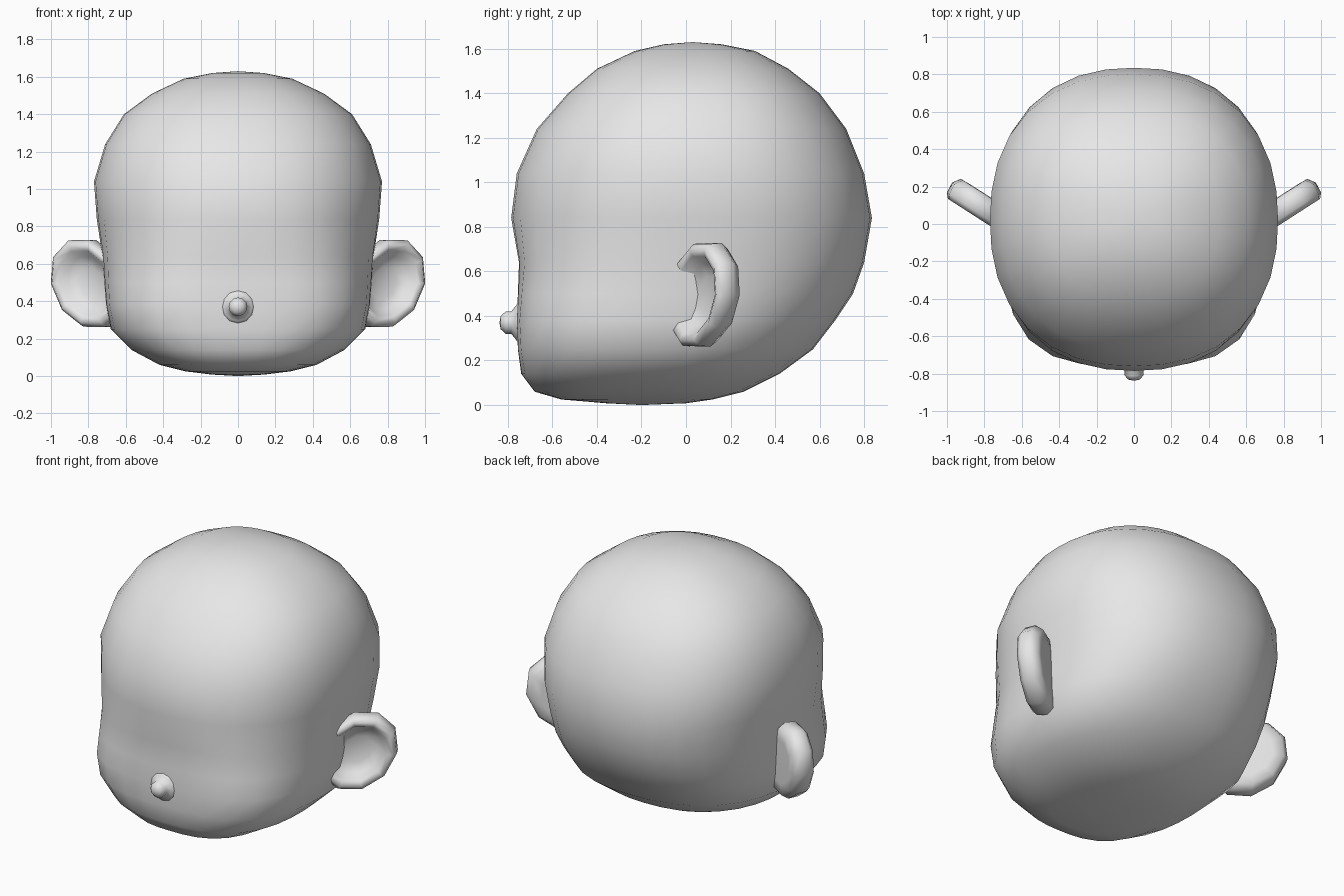
import bpy, bmesh
from math import sin, cos, tau
from mathutils import Vector

cube = bpy.data.objects.get("Cube")
if cube:
    bpy.data.objects.remove(cube, do_unlink=True)

grey = bpy.data.materials.new("plain grey")
grey.use_nodes = True
grey.diffuse_color = (0.8, 0.8, 0.8, 1)
grey.node_tree.nodes["Principled BSDF"].inputs["Base Color"].default_value = (0.8, 0.8, 0.8, 1)


def loft(name, start, rings, end):
    """Skin a closed stack of rings between two end points, smooth shaded."""
    bm = bmesh.new()
    loops = [[bm.verts.new(p) for p in ring] for ring in rings]
    count = len(loops[0])
    first, last = bm.verts.new(start), bm.verts.new(end)
    for i in range(count):
        j = (i + 1) % count
        bm.faces.new((first, loops[0][j], loops[0][i]))
        bm.faces.new((last, loops[-1][i], loops[-1][j]))
        for a, b in zip(loops, loops[1:]):
            bm.faces.new((a[i], a[j], b[j], b[i]))
    bmesh.ops.recalc_face_normals(bm, faces=bm.faces)
    for face in bm.faces:
        face.smooth = True
    mesh = bpy.data.meshes.new(name)
    bm.to_mesh(mesh)
    bm.free()
    mesh.materials.append(grey)
    obj = bpy.data.objects.new(name, mesh)
    bpy.context.collection.objects.link(obj)
    return obj


def angles(count):
    return [tau * i / count for i in range(count)]


# Head: horizontal slices as height, half width, front, back
slices = [
    (.008, .14, -.36, 0), (.025, .28, -.56, .12), (.06, .42, -.68, .26),
    (.14, .57, -.74, .42), (.25, .68, -.755, .57), (.38, .705, -.76, .67),
    (.5, .715, -.755, .75), (.64, .725, -.75, .8), (.84, .755, -.785, .835),
    (1.04, .77, -.76, .8), (1.24, .71, -.67, .72), (1.4, .61, -.53, .6),
    (1.51, .46, -.4, .46), (1.59, .29, -.23, .31), (1.62, .14, -.1, .16),
]


def head_ring(z, width, front, back):
    middle, depth = (front + back) / 2, (back - front) / 2
    ring = []
    for t in angles(32):
        # The cheeks are squarer than the skull
        cheek = max(0, 1 - abs(z - .35) / .5) * max(0, -sin(t)) ** .5
        n = 2.3 + cheek
        r = (abs(cos(t)) ** n + abs(sin(t)) ** n) ** (-1 / n)
        ring.append((width * r * cos(t), middle + depth * r * sin(t), z))
    return ring


loft("head", (0, -.2, 0), [head_ring(*s) for s in slices], (0, .03, 1.63))

# Nose: small flared button
nose = [(-.74, .11), (-.765, .075), (-.785, .05), (-.81, .05), (-.832, .03)]
loft("nose", (0, -.7, .37),
     [[(r * cos(t), y, .37 + r * sin(t)) for t in angles(12)] for y, r in nose],
     (0, -.838, .37))

# Ears: thick rimmed dishes, swept backwards; section is scale, offset
section = [(.6, -.065), (.88, -.062), (1, -.02), (.98, .04),
           (.88, .065), (.74, .05), (.6, .0), (.35, -.02)]


def ear(name, side):
    outward, facing = Vector((.84, .54, 0)), Vector((.54, -.84, 0))

    def place(u, h, n):
        p = Vector((.79, .08, .495)) + outward * (u + .2 * h) + facing * n
        return (side * p.x, p.y, p.z + h)

    rings = [[place(.23 * s * cos(t), .245 * s * sin(t), n) for t in angles(10)]
             for s, n in section]
    return loft(name, place(0, 0, -.065), rings, place(0, 0, -.025))


ear("left_ear", 1)
ear("right_ear", -1)
